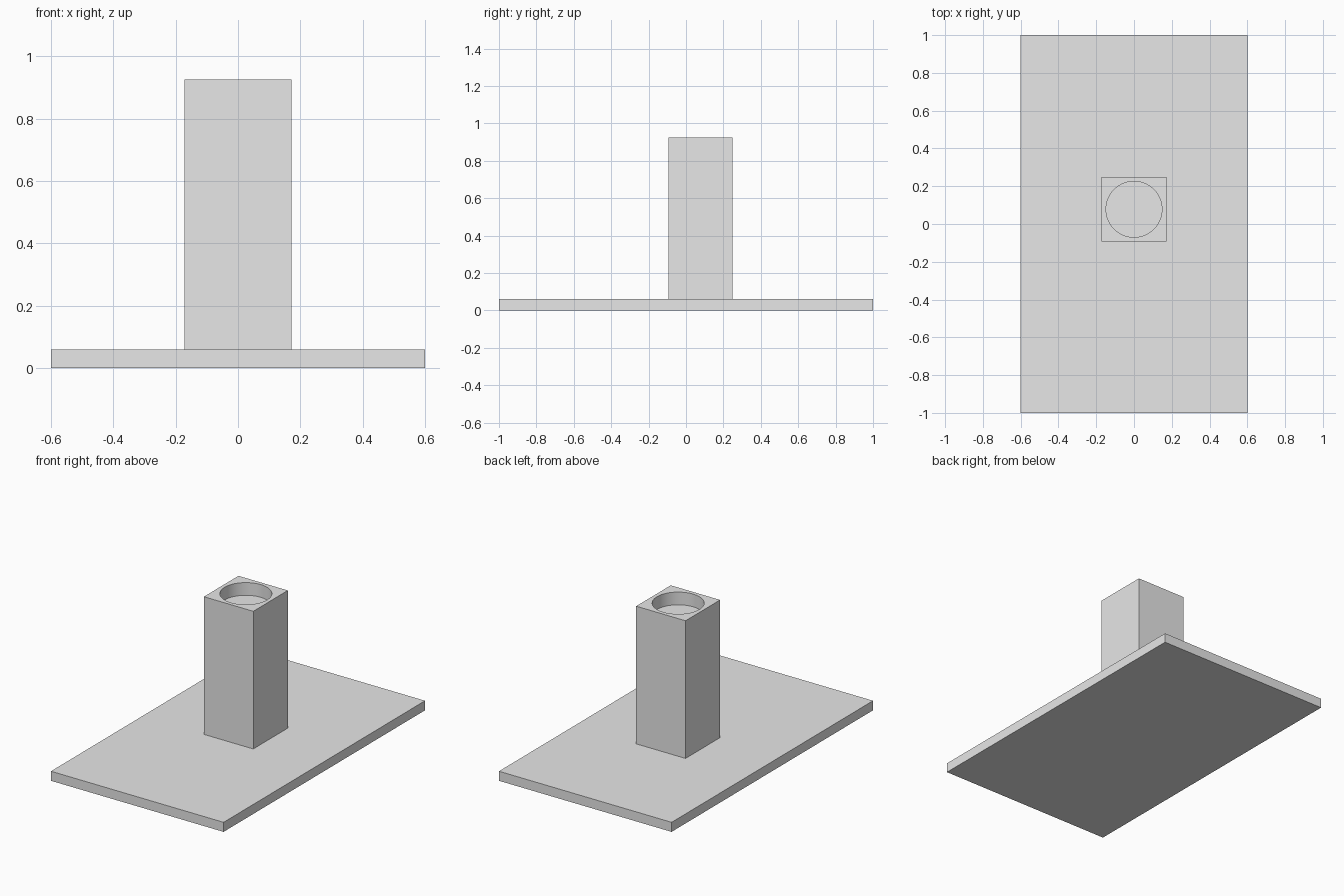
import bpy
from math import radians

# Remove the default cube
if "Cube" in bpy.data.objects:
    bpy.data.objects.remove(bpy.data.objects["Cube"], do_unlink=True)

# Single flat grey
grey = bpy.data.materials.new("light_grey")
grey.use_nodes = True
colour = (0.8, 0.8, 0.8, 1)
grey.diffuse_color = colour
grey.node_tree.nodes["Principled BSDF"].inputs["Base Color"].default_value = colour


def finish(name):
    obj = bpy.context.object
    obj.name = name
    obj.data.materials.append(grey)
    return obj


def box(name, size, x, y, bottom):
    bpy.ops.mesh.primitive_cube_add(size=1, location=(x, y, bottom + size[2] / 2))
    obj = finish(name)
    obj.scale = size
    bpy.ops.object.transform_apply(location=False, rotation=False, scale=True)
    return obj


plate_height = 0.06
post_top = 0.925
post_y = 0.078
recess_depth = 0.08

# Flat rectangular base and square post
box("base_plate", (1.2, 2, plate_height), 0, 0, 0)
post = box("square_post", (0.343, 0.343, post_top - plate_height), 0, post_y, plate_height)

# Round blind recess in the top of the post
bpy.ops.mesh.primitive_cylinder_add(
    vertices=64, radius=0.148, depth=2 * recess_depth, location=(0, post_y, post_top))
cutter = finish("recess_cutter")
cutter.hide_render = True

cut = post.modifiers.new("recess", "BOOLEAN")
cut.operation = "DIFFERENCE"
cut.solver = "EXACT"
cut.object = cutter
bpy.ops.object.select_all(action="DESELECT")
post.select_set(True)
bpy.context.view_layer.objects.active = post
bpy.ops.object.modifier_apply(modifier=cut.name)
bpy.data.objects.remove(cutter, do_unlink=True)
bpy.ops.object.shade_smooth_by_angle(angle=radians(30))
